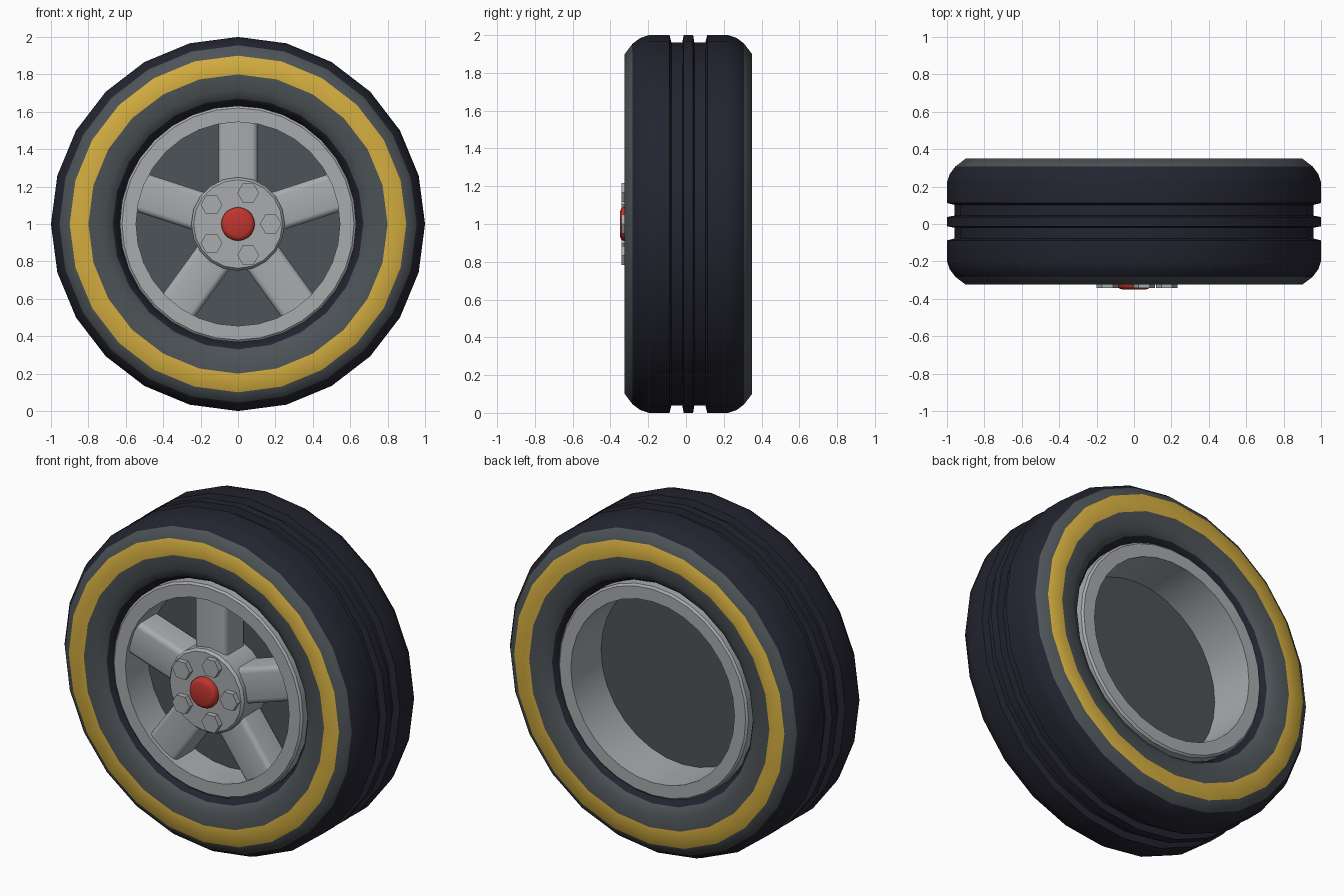
import bpy, bmesh, math
from mathutils import Matrix, Vector

if "Cube" in bpy.data.objects:
    bpy.data.objects.remove(bpy.data.objects["Cube"], do_unlink=True)

HUB_Z = 1.0   # axle height


def material(name, srgb):
    color = [((c + 0.055) / 1.055) ** 2.4 for c in srgb] + [1.0]
    m = bpy.data.materials.new(name)
    m.use_nodes = True
    m.diffuse_color = color
    m.node_tree.nodes["Principled BSDF"].inputs["Base Color"].default_value = color
    return m


tread = material("tread rubber", (0.14, 0.14, 0.19))
wall = material("sidewall grey", (0.30, 0.325, 0.34))
yellow = material("yellow stripe", (0.83, 0.68, 0.25))
metal = material("rim metal", (0.66, 0.67, 0.68))
red = material("cap red", (0.75, 0.21, 0.18))


def finish(bm, name, mats, angle=32):
    bmesh.ops.recalc_face_normals(bm, faces=bm.faces)
    mesh = bpy.data.meshes.new(name)
    bm.to_mesh(mesh)
    bm.free()
    for m in mats:
        mesh.materials.append(m)
    obj = bpy.data.objects.new(name, mesh)
    bpy.context.collection.objects.link(obj)
    obj.location.z = HUB_Z
    bpy.ops.object.select_all(action='DESELECT')
    obj.select_set(True)
    bpy.context.view_layer.objects.active = obj
    if angle:
        bpy.ops.object.shade_smooth_by_angle(angle=math.radians(angle))
    return obj


def lathe(name, profile, sides, mats, closed=True, rule=None, angle=32, spin=0.0, at=(0, 0)):
    """Turn (y, radius) points about the axle; rule picks a material per strip."""
    bm = bmesh.new()
    rings = []
    for y, r in profile:
        ring = []
        for i in range(sides):
            a = 2 * math.pi * i / sides + spin
            ring.append(bm.verts.new((at[0] + r * math.cos(a), y, at[1] + r * math.sin(a))))
        rings.append(ring)
    for k in range(len(rings) if closed else len(rings) - 1):
        a, b = rings[k], rings[(k + 1) % len(rings)]
        for i in range(sides):
            j = (i + 1) % sides
            f = bm.faces.new((a[i], a[j], b[j], b[i]))
            if rule:
                f.material_index = rule(profile[k], profile[(k + 1) % len(profile)])
    if not closed:
        bm.faces.new(rings[0])
        bm.faces.new(rings[-1])
    return finish(bm, name, mats, angle)


# Tyre: half profile from the centre rib to the bead, mirrored across its middle
MID = 0.0125
half = [(0.025, 1.0), (0.032, 0.96), (0.09, 0.96), (0.10, 1.0), (0.21, 1.0), (0.255, 0.985),
        (0.295, 0.955), (0.337, 0.90), (0.337, 0.80), (0.33, 0.72), (0.305, 0.67),
        (0.27, 0.645), (0.20, 0.62)]
tyre_profile = [(MID + y, r) for y, r in half] + [(MID - y, r) for y, r in reversed(half)]


def tyre_rule(p, q):
    outer, inner = max(p[1], q[1]), min(p[1], q[1])
    if abs(p[0] + q[0] - 2 * MID) < 0.5 or inner < 0.66 or outer > 0.96:
        return 0
    return 2 if inner > 0.79 and outer < 0.91 else 1


lathe("tyre", tyre_profile, 24, [tread, wall, yellow], rule=tyre_rule, angle=40)

# Rim barrel with a flat lip on both sides
lip = [(0.305, 0.545), (0.305, 0.62), (0.295, 0.632), (0.24, 0.632)]
rim_profile = [(MID + y, r) for y, r in lip] + [(MID - y, r) for y, r in reversed(lip)]
lathe("rim", rim_profile, 32, [metal])

# Dark plate closing the barrel behind the spokes
lathe("back_plate", [(-0.08, 0.55), (0.03, 0.55)], 32, [wall], closed=False)

# Five spokes with rounded edges
for k in range(5):
    bm = bmesh.new()
    bmesh.ops.create_cube(bm, size=1.0)
    bmesh.ops.scale(bm, vec=(0.21, 0.17, 0.41), verts=bm.verts)
    long_edges = [e for e in bm.edges
                  if abs((e.verts[0].co - e.verts[1].co).z) > 0.1 and e.verts[0].co.y < 0]
    bmesh.ops.bevel(bm, geom=long_edges, offset=0.03, segments=3, profile=0.5, affect='EDGES')
    bmesh.ops.translate(bm, vec=Vector((0, -0.185, 0.345)), verts=bm.verts)
    bmesh.ops.rotate(bm, cent=(0, 0, 0), matrix=Matrix.Rotation(k * math.tau / 5, 3, 'Y'),
                     verts=bm.verts)
    finish(bm, "spoke_%d" % (k + 1), [metal])

# Hub, lug nuts and centre cap
lathe("hub", [(-0.07, 0.25), (-0.295, 0.25), (-0.31, 0.237)], 20, [metal], closed=False)
for k in range(5):
    a = k * math.tau / 5
    lathe("lug_nut_%d" % (k + 1), [(-0.30, 0.058), (-0.342, 0.058)], 6, [metal],
          closed=False, angle=0, at=(0.175 * math.cos(a), 0.175 * math.sin(a)))
lathe("centre_cap", [(-0.30, 0.09), (-0.33, 0.09), (-0.343, 0.082), (-0.35, 0.065)], 20, [red],
      closed=False, angle=60)
